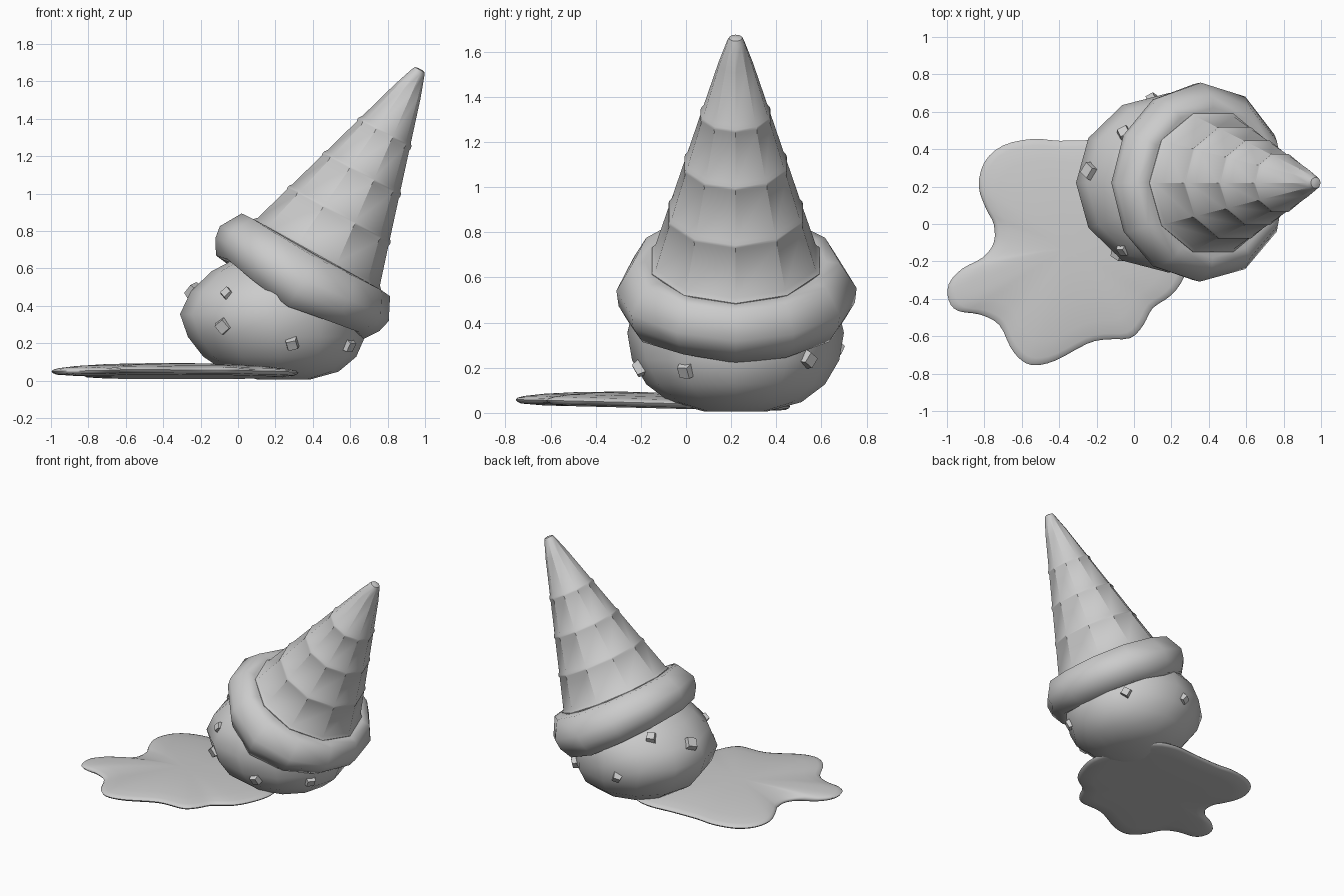
import bpy, bmesh, math, random
from math import sin, cos, pi, radians
from mathutils import Vector, Matrix

if "Cube" in bpy.data.objects:
    bpy.data.objects.remove(bpy.data.objects["Cube"])

random.seed(4)
TILT = Matrix.Translation((0.42, 0.22, 0.667)) @ Matrix.Rotation(radians(29), 4, 'Y')


def skin(name, rings, smooth=None, mat=None):
    """Bridge a list of closed rings, cap both ends."""
    bm = bmesh.new()
    vs = [[bm.verts.new(p) for p in ring] for ring in rings]
    n = len(vs[0])
    for a, b in zip(vs, vs[1:]):
        for i in range(n):
            j = (i + 1) % n
            bm.faces.new((a[i], a[j], b[j], b[i]))
    for ring in (vs[0], vs[-1]):
        c = bm.verts.new(sum((v.co for v in ring), Vector()) / n)
        for i in range(n):
            bm.faces.new((ring[i], ring[(i + 1) % n], c))
    bmesh.ops.recalc_face_normals(bm, faces=bm.faces)
    if mat:
        bm.transform(mat)
    me = bpy.data.meshes.new(name)
    bm.to_mesh(me)
    bm.free()
    ob = bpy.data.objects.new(name, me)
    bpy.context.collection.objects.link(ob)
    if smooth:
        bpy.ops.object.select_all(action='DESELECT')
        ob.select_set(True)
        bpy.context.view_layer.objects.active = ob
        bpy.ops.object.shade_smooth_by_angle(angle=radians(smooth))
    return ob


def circle(n, r, z):
    return [(r * cos(2 * pi * i / n), r * sin(2 * pi * i / n), z) for i in range(n)]


# Ten-sided waffle cone with raised bands and a rounded tip
L = 1.14
rad = lambda t: 0.38 + (0.038 - 0.38) * t
profile = [(0.388, -0.04), (0.39, 0.008), (0.373, 0.026)]
for t in (0.22, 0.44, 0.66):
    profile += [(rad(t + h / L) + d, t * L + h)
                for d, h in ((0, -0.02), (0.007, -0.006), (0.007, 0.006), (0, 0.02))]
profile += [(rad(0.88), 0.88 * L), (0.04, L - 0.025), (0.03, L - 0.003), (0.012, L + 0.002)]
skin("waffle_cone", [circle(10, r, z) for r, z in profile], 34, TILT)

# Wavy overflowing collar below the cone
N = 12
collar = []
for r, z, w in ((0.36, 0.0, 0), (0.40, 0.006, 0.1), (0.458, 0.0, 0.3), (0.525, -0.12, 0.6),
                (0.514, -0.19, 0.8), (0.465, -0.272, 1), (0.42, -0.275, 1), (0.34, -0.2, 0.5)):
    ring = []
    for i in range(N):
        a = 2 * pi * i / N
        rr = r + w * (0.012 * cos(3 * a + 2.6) - 0.012 * cos(2 * a) - 0.008 * cos(a))
        zz = z - w * (0.01 * cos(4 * a) + 0.012 * sin(3 * a + 0.4) - 0.018 * cos(2 * a))
        ring.append((rr * cos(a), rr * sin(a), zz))
    collar.append(ring)
skin("cream_collar", collar, 65, TILT)

# Squashed scoop, twelve sided, boxier towards the ground
C, R = Vector((0.185, 0.22, 0.355)), Vector((0.495, 0.48, 0.355))


def scoop_point(az, lat):
    c, s = cos(lat), sin(lat)
    slide = 0.08 * s
    if s < 0:
        c = c ** 0.72
        slide = -0.06 * s
    return Vector((C.x + slide + R.x * c * cos(az), C.y + R.y * c * sin(az), C.z + R.z * s))


skin("scoop", [[scoop_point(2 * pi * i / 12, radians(-80 + 20 * k)) for i in range(12)]
               for k in range(9)], 60)

# Candy chunks stuck in the scoop: azimuth, height, size
for k, (az, z, s) in enumerate(((172, 0.48, 0.056), (136, 0.56, 0.046), (234, 0.47, 0.04),
                                (235, 0.29, 0.052), (-80, 0.19, 0.046), (-31, 0.18, 0.046),
                                (46, 0.23, 0.045), (102, 0.28, 0.04))):
    a, lat = radians(az), math.asin((z - C.z) / R.z)
    p = scoop_point(a, lat)
    d = p - C
    normal = Vector((d.x / R.x ** 2, d.y / R.y ** 2, d.z / R.z ** 2)).normalized()
    m = (Matrix.Translation(p - normal * 0.02) @ normal.to_track_quat('Z', 'Y').to_matrix().to_4x4()
         @ Matrix.Rotation(random.uniform(0, 1.5), 4, 'Z')
         @ Matrix.Rotation(random.uniform(-0.35, 0.35), 4, 'X'))
    skin(f"chunk_{k}", [circle(4, s * 1.2, -s), circle(4, s * 0.8, s * 0.7)], None, m)

# Melted puddle: smooth closed outline, rounded rim and low dome
pts = [(-0.4, 0.445), (-0.54, 0.455), (-0.7, 0.42), (-0.8, 0.33), (-0.83, 0.2), (-0.79, 0.08),
       (-0.75, 0), (-0.75, -0.1), (-0.81, -0.18), (-0.92, -0.24), (-0.99, -0.32),
       (-0.99, -0.41), (-0.94, -0.465), (-0.82, -0.485), (-0.72, -0.54), (-0.66, -0.66),
       (-0.6, -0.73), (-0.53, -0.755), (-0.42, -0.73), (-0.25, -0.64), (-0.15, -0.617),
       (-0.02, -0.61), (0.05, -0.54), (0.1, -0.45), (0.2, -0.38), (0.27, -0.28),
       (0.32, -0.12), (0.31, 0.02), (0.25, 0.22), (0.15, 0.4), (0, 0.46), (-0.2, 0.45)]
pts = [Vector(p) for p in pts]
outline = []
for i in range(len(pts)):
    a, b, c, d = (pts[(i + k) % len(pts)] for k in (-1, 0, 1, 2))
    for t in (0, 0.33, 0.67):
        outline.append(0.5 * (2 * b + (c - a) * t + (2 * a - 5 * b + 4 * c - d) * t ** 2
                              + (3 * b - a - 3 * c + d) * t ** 3))
mid = Vector((-0.35, -0.12))


def puddle_ring(scale, h):
    ring = []
    for p in outline:
        q = mid + (p - mid) * scale
        ring.append((q.x, q.y, 0.02 + 0.03 * (0.45 - q.y) / 1.2 + h))
    return ring


skin("melted_puddle", [puddle_ring(s, h) for s, h in
                       ((0.4, -0.014), (0.8, -0.014), (0.96, -0.008), (0.99, 0), (1, 0.009),
                        (0.985, 0.018), (0.94, 0.026), (0.8, 0.038), (0.55, 0.05), (0.25, 0.056))], 60)
